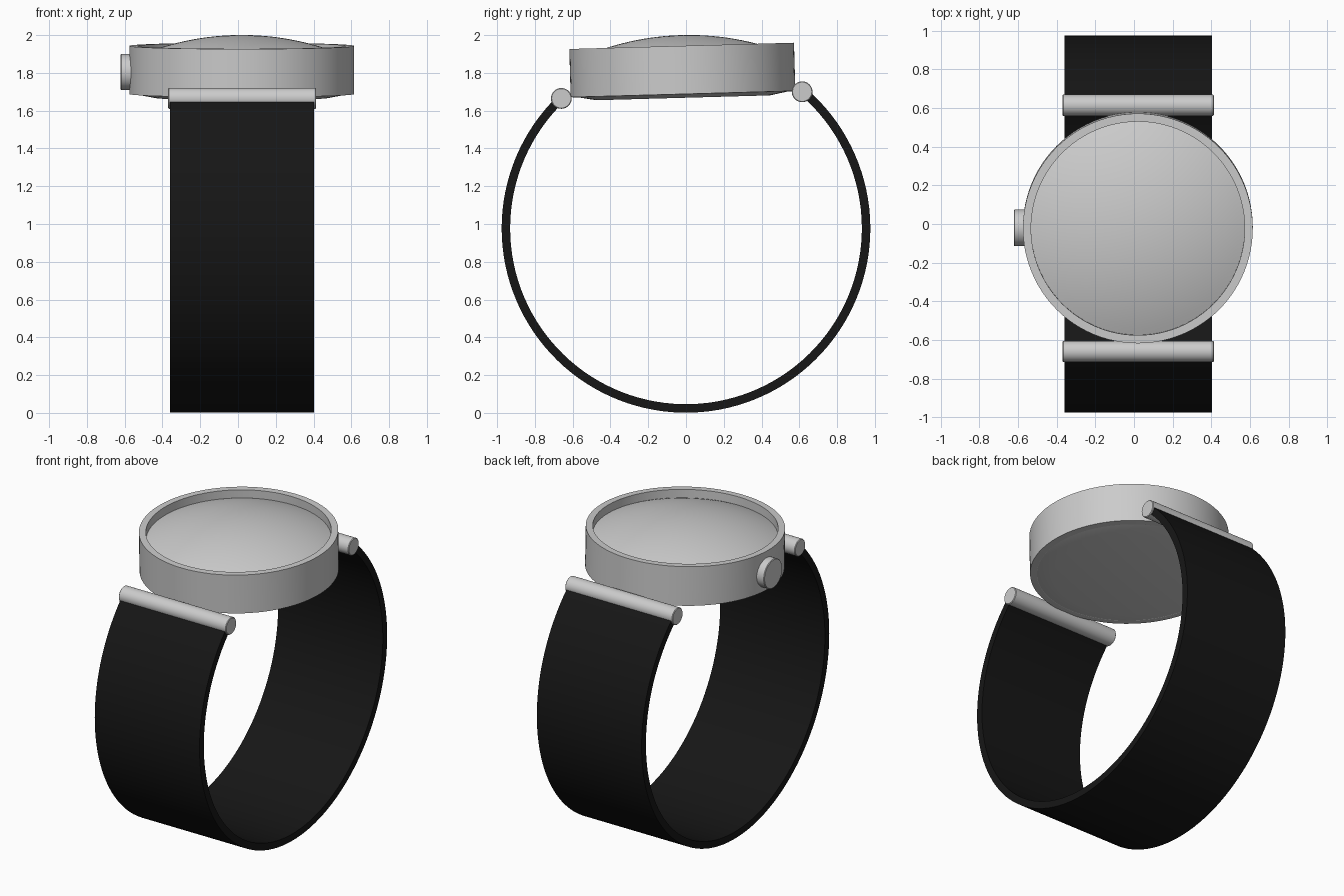
import bpy, bmesh
from math import pi, sin, cos, radians, sqrt
from mathutils import Matrix

if "Cube" in bpy.data.objects:
    bpy.data.objects.remove(bpy.data.objects["Cube"])

TILT = Matrix.Translation((0.02, -0.023, 1.943)) @ Matrix.Rotation(radians(1.6), 4, 'X')


def finish(bm, name, matrix=None, angle=30):
    bmesh.ops.remove_doubles(bm, verts=bm.verts, dist=1e-5)
    bmesh.ops.recalc_face_normals(bm, faces=bm.faces)
    if matrix:
        bm.transform(matrix)
    me = bpy.data.meshes.new(name)
    bm.to_mesh(me)
    bm.free()
    ob = bpy.data.objects.new(name, me)
    bpy.context.collection.objects.link(ob)
    bpy.ops.object.select_all(action='DESELECT')
    bpy.context.view_layer.objects.active = ob
    ob.select_set(True)
    bpy.ops.object.shade_smooth_by_angle(angle=radians(angle))
    return ob


def lathe(name, profile, matrix, closed=False, steps=96):
    """Spin an (r, z) profile round the local z axis."""
    bm = bmesh.new()
    vs = [bm.verts.new((r, 0, z)) for r, z in profile]
    pairs = list(zip(vs, vs[1:])) + ([(vs[-1], vs[0])] if closed else [])
    edges = [bm.edges.new(p) for p in pairs]
    bmesh.ops.spin(bm, geom=vs + edges, cent=(0, 0, 0), axis=(0, 0, 1),
                   angle=2 * pi, steps=steps)
    return finish(bm, name, matrix, 12)


def cylinder_x(name, x0, x1, y, z, r, bevel=0.004):
    bm = bmesh.new()
    bmesh.ops.create_cone(bm, cap_ends=True, segments=48, radius1=r, radius2=r, depth=x1 - x0)
    rims = [e for e in bm.edges if abs(e.verts[0].co.z - e.verts[1].co.z) < 1e-5]
    bmesh.ops.bevel(bm, geom=rims, offset=bevel, segments=1, affect='EDGES')
    m = Matrix.Translation(((x0 + x1) / 2, y, z)) @ Matrix.Rotation(pi / 2, 4, 'Y')
    return finish(bm, name, m)


# Case ring: outer wall, raised rim and underside lip
lathe("case_ring", [(0.595, 0), (0.595, -0.255), (0.555, -0.258), (0.535, -0.25),
                    (0.535, -0.06), (0.553, -0.055), (0.553, 0)], TILT, closed=True)

# Domed glass, set below the rim
R, edge = 1.43, 0.553
dome = [(edge * i / 16, 0.057 - R + sqrt(R * R - (edge * i / 16) ** 2)) for i in range(17)]
lathe("glass", dome, TILT)

# Case back: shallow sloped plate
lathe("case_back", [(0, -0.275), (0.46, -0.275), (0.555, -0.257)], TILT)

# Winding crown on the left side
cylinder_x("crown", -0.622, -0.56, -0.02, 1.805, 0.095)

# Strap bars at both ends of the band
for name, y, z in (("front_bar", -0.66, 1.665), ("back_bar", 0.615, 1.70)):
    cylinder_x(name, -0.37, 0.413, y, z, 0.055)

# Strap: rectangular section swept round the wrist, open at the case
bm = bmesh.new()
N, a0, a1 = 96, radians(134), radians(360 + 49.3)
rings = []
for i in range(N + 1):
    a = a0 + (a1 - a0) * i / N
    rings.append([bm.verts.new((x, r * cos(a), 0.977 + r * sin(a)))
                  for x, r in ((-0.36, 0.931), (0.403, 0.931), (0.403, 0.976), (-0.36, 0.976))])
for p, q in zip(rings, rings[1:]):
    for k in range(4):
        bm.faces.new((p[k], p[(k + 1) % 4], q[(k + 1) % 4], q[k]))
bm.faces.new(rings[0])
bm.faces.new(rings[-1])
strap = finish(bm, "strap")
mat = bpy.data.materials.new("black_strap")
mat.diffuse_color = (0.008, 0.008, 0.008, 1)
mat.use_nodes = True
mat.node_tree.nodes["Principled BSDF"].inputs["Base Color"].default_value = mat.diffuse_color
strap.data.materials.append(mat)
